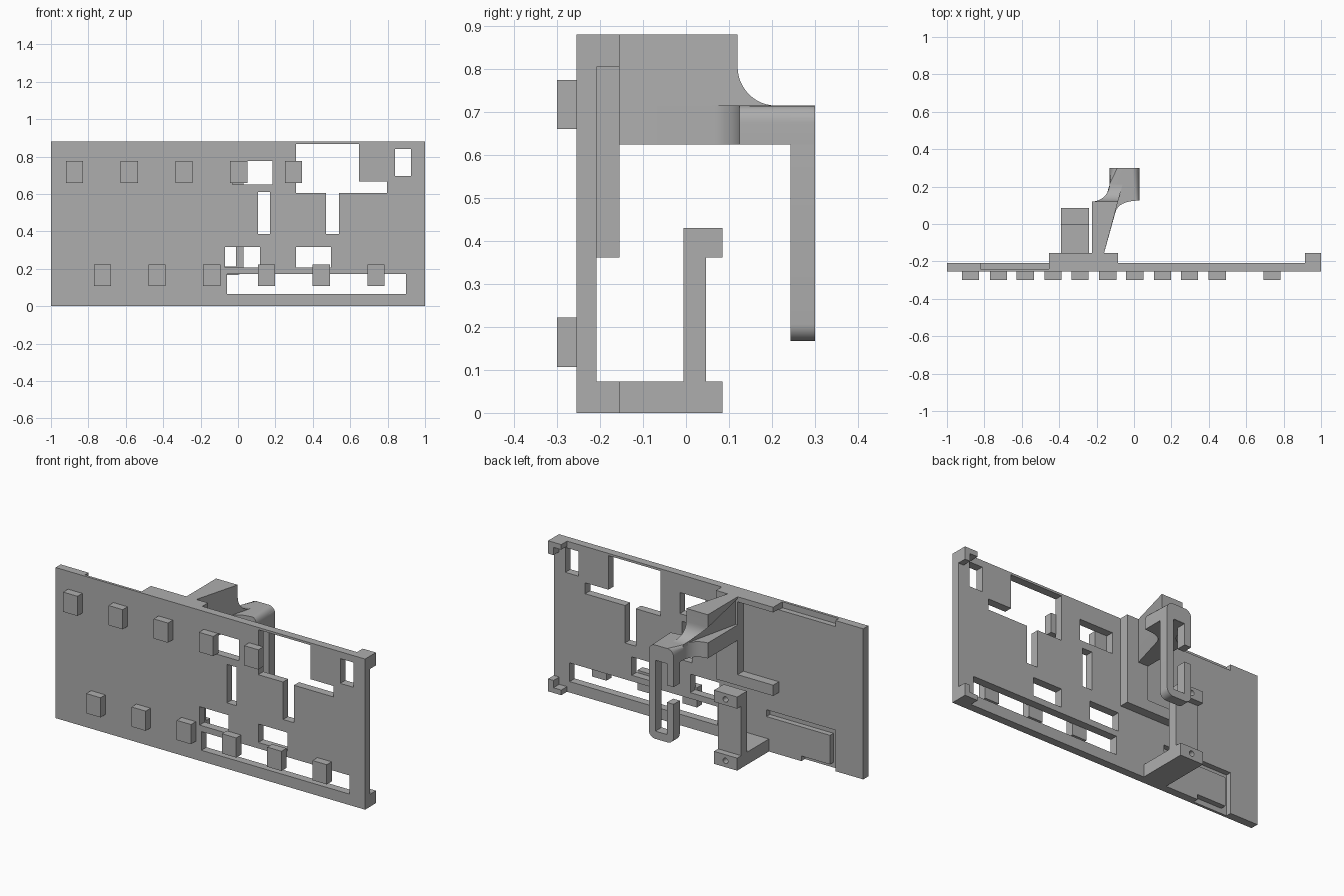
import bpy, bmesh, math
from mathutils import Vector

if "Cube" in bpy.data.objects:
    bpy.data.objects.remove(bpy.data.objects["Cube"])

grey = bpy.data.materials.new("plain grey")
grey.use_nodes = True
grey.diffuse_color = (0.42, 0.42, 0.42, 1)
grey.node_tree.nodes["Principled BSDF"].inputs["Base Color"].default_value = (0.42, 0.42, 0.42, 1)


def finish(name, bm):
    bmesh.ops.recalc_face_normals(bm, faces=bm.faces)
    mesh = bpy.data.meshes.new(name)
    bm.to_mesh(mesh)
    bm.free()
    mesh.materials.append(grey)
    obj = bpy.data.objects.new(name, mesh)
    bpy.context.collection.objects.link(obj)
    return obj


def box(name, x0, x1, y0, y1, z0, z1):
    bm = bmesh.new()
    bmesh.ops.create_cube(bm, size=1)
    for v in bm.verts:
        v.co = Vector((x0 + (v.co.x + .5) * (x1 - x0),
                       y0 + (v.co.y + .5) * (y1 - y0),
                       z0 + (v.co.z + .5) * (z1 - z0)))
    return finish(name, bm)


def bridge(name, ring_a, ring_b, bevel_test=None, bevel=0.04):
    """Solid between two matching outlines."""
    bm = bmesh.new()
    a = [bm.verts.new(p) for p in ring_a]
    b = [bm.verts.new(p) for p in ring_b]
    bm.faces.new(a)
    bm.faces.new(b[::-1])
    for i in range(len(a)):
        j = (i + 1) % len(a)
        bm.faces.new((a[i], b[i], b[j], a[j]))
    bmesh.ops.recalc_face_normals(bm, faces=bm.faces)
    if bevel_test:
        edges = [e for e in bm.edges if bevel_test(*[v.co for v in e.verts])]
        bmesh.ops.bevel(bm, geom=edges, offset=bevel, segments=6, profile=0.5, affect='EDGES')
    return finish(name, bm)


def arc(cx, cy, r, start, end, n=8):
    return [(cx + r * math.cos(math.radians(start + (end - start) * i / n)),
             cy + r * math.sin(math.radians(start + (end - start) * i / n))) for i in range(n + 1)]


def cut(obj, cutter):
    bpy.context.view_layer.objects.active = obj
    mod = obj.modifiers.new("cut", 'BOOLEAN')
    mod.operation = 'DIFFERENCE'
    mod.solver = 'EXACT'
    mod.object = cutter
    cutter.hide_render = True
    bpy.ops.object.modifier_apply(modifier=mod.name)
    bpy.data.objects.remove(cutter)


def smooth(obj):
    bpy.ops.object.select_all(action='DESELECT')
    obj.select_set(True)
    bpy.context.view_layer.objects.active = obj
    bpy.ops.object.shade_smooth_by_angle(angle=math.radians(30))


FRONT, BACK, LIP, TOP = -0.255, -0.208, -0.155, 0.88

# Main panel with window openings (x0, x1, z0, z1)
panel = box("main_panel", -1, 1, FRONT, BACK, 0, TOP)
windows = [(-.03, .185, .652, .775), (.31, .647, .604, .867), (.6, .797, .604, .668),
           (.84, .925, .695, .84), (.107, .17, .385, .61), (.47, .54, .385, .65),
           (-.07, .118, .208, .316), (.31, .497, .208, .316), (-.058, .898, .064, .173)]
for x0, x1, z0, z1 in windows:
    cut(panel, box("window_cutter", x0, x1, -.4, 0, z0, z1))

# Shallow grooves in the back of the panel
grooves = [(-.82, -.455, .845, .95), (-.82, -.375, .2, .24),
           (-.82, -.785, -.05, .22), (-.8, -.6, -.05, .03)]
for x0, x1, z0, z1 in grooves:
    cut(panel, box("groove_cutter", x0, x1, -.24, -.1, z0, z1))

# Two rows of front pegs
for row, start, count, z0, z1 in (("upper", -.874, 5, .66, .775), ("lower", -.725, 6, .107, .222)):
    for i in range(count):
        x = start + i * .2925
        box(f"{row}_peg_{i + 1}", x - .046, x + .046, -.30, FRONT + .002, z0, z1)

# L-shaped corner lips at the left end
for name, z0, z1, s0, s1 in (("upper", .805, TOP, .85, TOP), ("lower", 0, .073, 0, .03)):
    box(name + "_corner_wall", .965, 1, BACK - .002, LIP, z0, z1)
    box(name + "_corner_shelf", .915, .966, BACK - .002, LIP, s0, s1)

# C-shaped rib behind the panel
box("rib_column", -.225, -.085, BACK - .002, LIP, .362, TOP)
box("rib_top", -.455, -.224, BACK - .002, LIP, .85, TOP)
box("rib_foot", -.455, -.224, BACK - .002, LIP, .362, .425)

# Lower bracket: arm, post and drilled tabs
side = [(BACK - .002, 0), (.085, 0), (.085, .073), (.047, .073), (.047, .362),
        (.085, .362), (.085, .43), (-.006, .43), (-.006, .073), (BACK - .002, .073)]
bracket = bridge("lower_bracket", [(-.39, y, z) for y, z in side], [(-.24, y, z) for y, z in side])
for z in (.037, .396):
    hole = arc(-.315, z, .016, 0, 360, 16)[:-1]
    cut(bracket, bridge("hole_cutter", [(x, .02, z) for x, z in hole], [(x, .2, z) for x, z in hole]))
smooth(bracket)


# Upper arm block: side profile with a swept-down end, tapered in plan
def left_edge(y):
    return -.225 if y <= .12 else -.225 + math.sqrt(max(0, .095 ** 2 - (y - .215) ** 2))


def right_edge(y):
    return -.16 + (y - LIP) * .27


profile = [(BACK - .002, .70), (BACK - .002, TOP), (.12, TOP)] + arc(.21, .805, .09, 180, 270, 12) + [(.21, .70)]
smooth(bridge("arm_block", [(left_edge(y), y, z) for y, z in profile],
              [(right_edge(y), y, z) for y, z in profile]))

# Arm base, filleted in plan, reaching back to the hook
fillet = []
for i in range(11):
    t = i / 10
    fillet.append((.03 * (1 - t) ** 2 - .17 * t * (1 - t) - .10 * t * t,
                   .125 * (1 - t) ** 2 + .25 * t * (1 - t) + .06 * t * t))
plan = [(-.175, BACK - .002), (-.225, BACK - .002)] + arc(-.225, .215, .095, 270, 360) \
    + [(-.13, .298), (.03, .298)] + fillet


def rounded_edge(a, b):
    return (min(a.z, b.z) > .71 and abs(a.x - b.x) < 1e-4 and min(a.y, b.y) > .1
            and (abs(a.x - .03) < 1e-4 or abs(a.x + .13) < 1e-4))


smooth(bridge("arm_base", [(x, y, .625) for x, y in plan], [(x, y, .715) for x, y in plan], rounded_edge))

# Open hook ring hanging from the arm
ring = [(-.13, .5)] + arc(-.09, .675, .04, 180, 90) + arc(-.01, .675, .04, 90, 0) \
    + arc(-.01, .207, .04, 0, -90) + arc(-.09, .207, .04, -90, -180) \
    + [(-.13, .40), (-.087, .40), (-.087, .212), (-.012, .212), (-.012, .626), (-.087, .626), (-.087, .5)]
smooth(bridge("hook_ring", [(x, .243, z) for x, z in ring], [(x, .30, z) for x, z in ring]))
